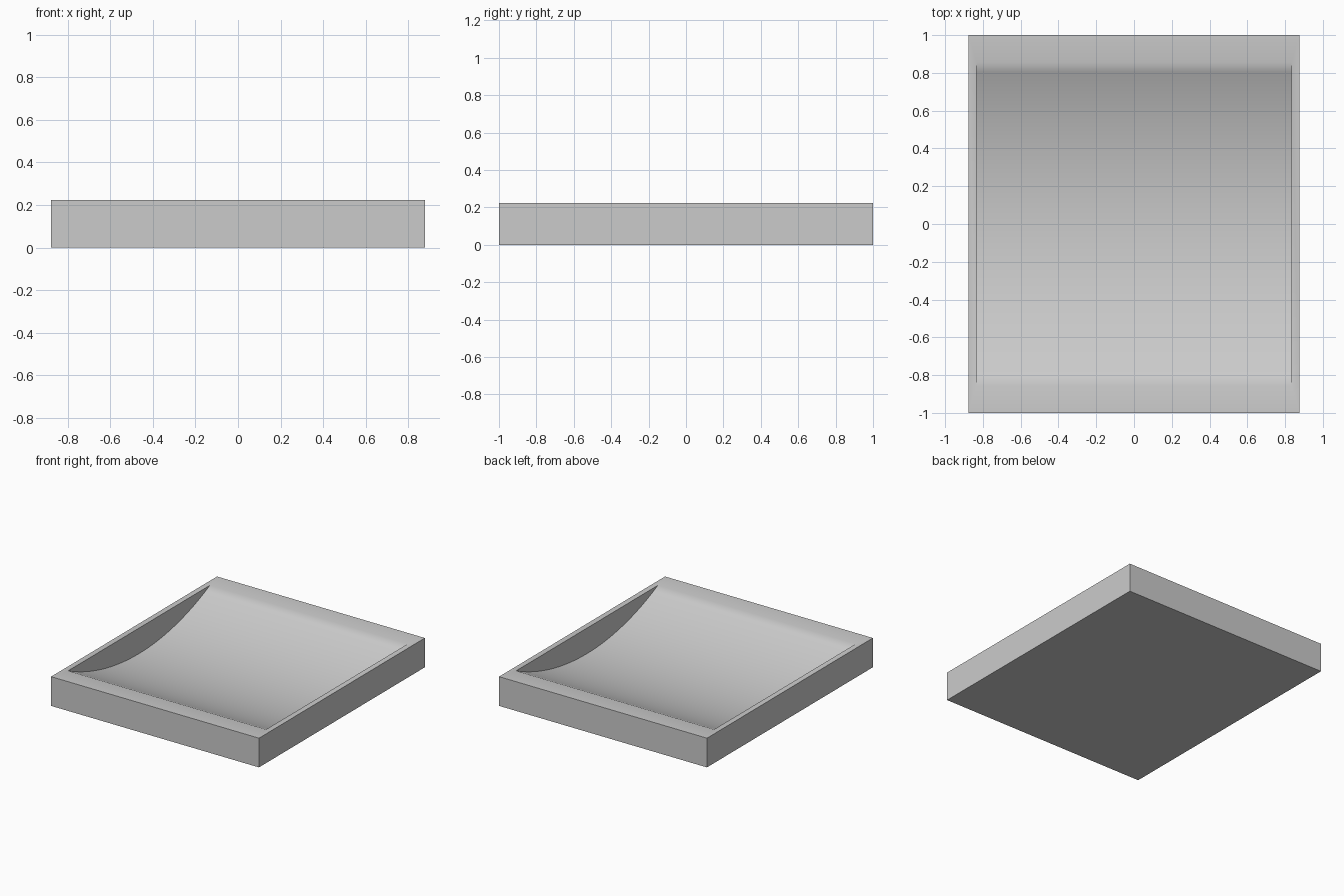
import bpy
import bmesh
import math

cube = bpy.data.objects.get("Cube")
if cube:
    bpy.data.objects.remove(cube, do_unlink=True)

# Overall block and scooped hollow
HALF_X, HALF_Y, HEIGHT = 0.877, 1.0, 0.223
IN_X, IN_Y, DEPTH = 0.835, 0.855, 0.195
SEGMENTS = 32

grey = bpy.data.materials.new("plain grey")
grey.use_nodes = True
colour = (0.6, 0.6, 0.6, 1)
grey.diffuse_color = colour
grey.node_tree.nodes["Principled BSDF"].inputs["Base Color"].default_value = colour

bm = bmesh.new()


def corners(hx, hy, z):
    return [bm.verts.new((sx * hx, sy * hy, z))
            for sx, sy in ((-1, -1), (1, -1), (1, 1), (-1, 1))]


# Circular arc running front to back, one row on each side
radius = (IN_Y ** 2 + DEPTH ** 2) / (2 * DEPTH)
sweep = math.asin(IN_Y / radius)
rows = {-1: [], 1: []}
for i in range(SEGMENTS + 1):
    a = sweep * (2 * i / SEGMENTS - 1)
    y = radius * math.sin(a)
    z = HEIGHT - DEPTH + radius * (1 - math.cos(a))
    for side, row in rows.items():
        row.append(bm.verts.new((side * IN_X, y, z)))
left, right = rows[1], rows[-1]

# Curved floor and the two flat end walls of the hollow
for i in range(SEGMENTS):
    bm.faces.new((right[i], left[i], left[i + 1], right[i + 1]))
bm.faces.new(left)
bm.faces.new(right[::-1])

# Outer walls, underside and flat rim
bottom = corners(HALF_X, HALF_Y, 0)
top = corners(HALF_X, HALF_Y, HEIGHT)
inner = [right[0], left[0], left[-1], right[-1]]
bm.faces.new(bottom[::-1])
for i in range(4):
    j = (i + 1) % 4
    bm.faces.new((bottom[i], bottom[j], top[j], top[i]))
    bm.faces.new((top[i], top[j], inner[j], inner[i]))

bmesh.ops.recalc_face_normals(bm, faces=bm.faces)
mesh = bpy.data.meshes.new("scooped_tray")
bm.to_mesh(mesh)
bm.free()
mesh.materials.append(grey)

tray = bpy.data.objects.new("scooped_tray", mesh)
bpy.context.collection.objects.link(tray)
bpy.ops.object.select_all(action="DESELECT")
tray.select_set(True)
bpy.context.view_layer.objects.active = tray
bpy.ops.object.shade_smooth_by_angle(angle=math.radians(30))
